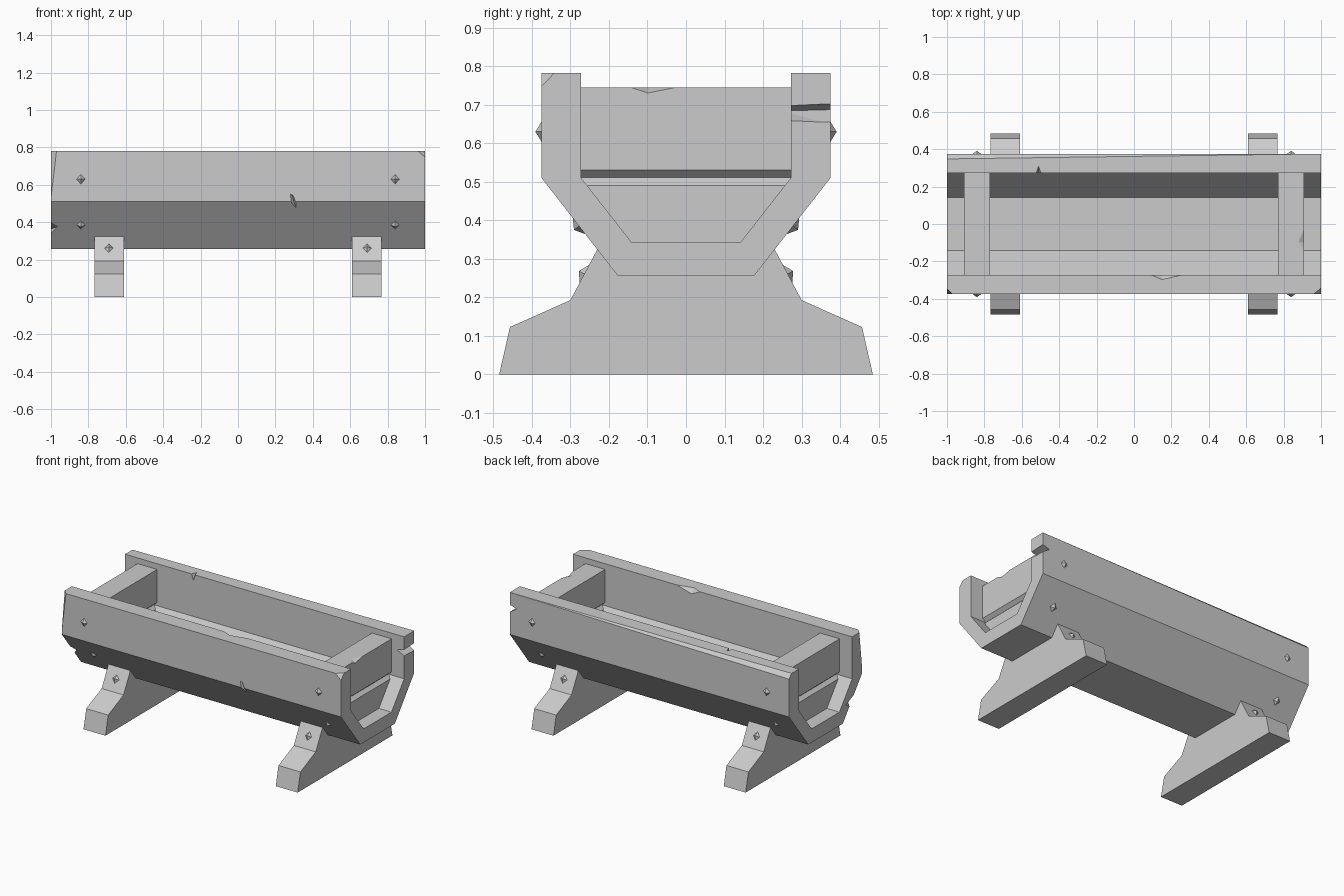
import bpy, bmesh
from mathutils import Vector

if "Cube" in bpy.data.objects:
    bpy.data.objects.remove(bpy.data.objects["Cube"])


def finish(name, bm):
    bmesh.ops.recalc_face_normals(bm, faces=bm.faces)
    me = bpy.data.meshes.new(name)
    bm.to_mesh(me)
    bm.free()
    ob = bpy.data.objects.new(name, me)
    bpy.context.collection.objects.link(ob)
    return ob


def extrude_x(name, profile, x0, x1):
    """Extrude a (y, z) outline along x."""
    bm = bmesh.new()
    f = bm.faces.new([bm.verts.new((x0, y, z)) for y, z in profile])
    r = bmesh.ops.extrude_face_region(bm, geom=[f])
    vs = [v for v in r['geom'] if isinstance(v, bmesh.types.BMVert)]
    bmesh.ops.translate(bm, verts=vs, vec=(x1 - x0, 0, 0))
    return finish(name, bm)


def mirrored(half):
    """Complete a y-symmetric outline from its +y half."""
    return half + [(-y, z) for y, z in reversed(half)]


def carve(ob, pts):
    """Cut the convex hull of pts out of ob."""
    bm = bmesh.new()
    for p in pts:
        bm.verts.new(p)
    bmesh.ops.convex_hull(bm, input=bm.verts)
    cutter = finish("cutter", bm)
    cutter.hide_render = True
    mod = ob.modifiers.new("chip", 'BOOLEAN')
    mod.object, mod.operation, mod.solver = cutter, 'DIFFERENCE', 'EXACT'
    bpy.context.view_layer.objects.active = ob
    bpy.ops.object.modifier_apply(modifier=mod.name)
    bpy.data.objects.remove(cutter, do_unlink=True)


def corner_chip(ob, corner, *tri):
    """Slice off a corner along the plane through three points."""
    tri = [Vector(p) for p in tri]
    c = sum(tri, Vector()) / 3
    carve(ob, [c + (p - c) * 2 for p in tri] + [c + (Vector(corner) - c) * 4])


# Trough body: thick U-shaped shell
outer = [(0.375, 0.782), (0.375, 0.51), (0.177, 0.256)]
inner = [(0.142, 0.344), (0.272, 0.51), (0.272, 0.782)]
shell = (outer + [(-y, z) for y, z in reversed(outer)]
         + [(-y, z) for y, z in reversed(inner)] + inner)
trough = extrude_x("trough_body", shell, -1, 1)

# Wear on the trough corners and long back edge
T, Y = 0.782, 0.375
corner_chip(trough, (1, -Y, T), (0.96, -Y, T), (1, -0.342, T), (1, -Y, 0.748))
corner_chip(trough, (-1, -Y, T), (-0.97, -Y, T), (-1, -0.345, T), (-1, -Y, 0.53))
corner_chip(trough, (-1, Y, T), (0.99, Y, T), (-1, 0.348, T), (-1, Y, 0.755))
# Wear: notch through the back wall end, and nicks along edges
carve(trough, [(1.02, 0.25, 0.702), (1.02, 0.4, 0.709), (1.02, 0.25, 0.65),
               (1.02, 0.4, 0.643), (0.95, 0.25, 0.684), (0.95, 0.4, 0.688)])
carve(trough, [(-1.01, -0.30, 0.41), (-1.01, -0.24, 0.33), (-0.955, -0.285, 0.38),
               (-1.01, -0.19, 0.36)])
carve(trough, [(0.27, -0.39, 0.52), (0.32, -0.39, 0.50), (0.285, -0.37, 0.56),
               (0.31, -0.345, 0.475)])
carve(trough, [(-0.53, 0.26, 0.79), (-0.49, 0.26, 0.79), (-0.51, 0.31, 0.783),
               (-0.51, 0.27, 0.74)])
carve(trough, [(0.05, -0.262, 0.79), (0.33, -0.262, 0.79), (0.15, -0.298, 0.783),
               (0.15, -0.27, 0.75)])

# Nails: four-sided pyramids
def nail(name, pos, normal):
    p, n = Vector(pos), Vector(normal).normalized()
    u = Vector((1, 0, 0))
    w = n.cross(u)
    base = p - n * 0.005
    bm = bmesh.new()
    for q in (base + u * .03, base - u * .03, base + w * .034, base - w * .034, p + n * .016):
        bm.verts.new(q)
    bmesh.ops.convex_hull(bm, input=bm.verts)
    finish(name, bm)


board = mirrored([(0.272, 0.745), (0.272, 0.51), (0.142, 0.344)])
leg = mirrored([(0.177, 0.256), (0.23, 0.325), (0.30, 0.193), (0.457, 0.123), (0.485, 0)])
for side, s in (("left", -1), ("right", 1)):
    # End board with a V groove across both faces
    b = extrude_x(side + "_end_board", board, s * 0.77, s * 0.91)
    for x, d in ((0.91, -1), (0.77, 1)):
        carve(b, [(s * (x + d * t), y, z) for y in (-0.3, 0.3)
                  for t, z in ((0.022, 0.511), (-0.01, 0.54), (-0.01, 0.481))])
    if s > 0:
        carve(b, [(0.915, -0.165, 0.75), (0.915, 0.01, 0.75), (0.911, -0.1, 0.73),
                  (0.878, -0.095, 0.746)])
    # Cradle foot
    extrude_x(side + "_foot", leg, s * 0.61, s * 0.767)
    # Nails on wall, slope and foot
    for face, f in (("front", -1), ("back", 1)):
        tag = side + "_" + face
        nail(tag + "_wall_nail", (s * 0.84, f * 0.375, 0.63), (0, f, 0))
        nail(tag + "_slope_nail", (s * 0.84, f * 0.278, 0.385), (0, f * 0.254, -0.198))
        nail(tag + "_foot_nail", (s * 0.69, f * 0.264, 0.261), (0, f * 0.132, 0.07))
